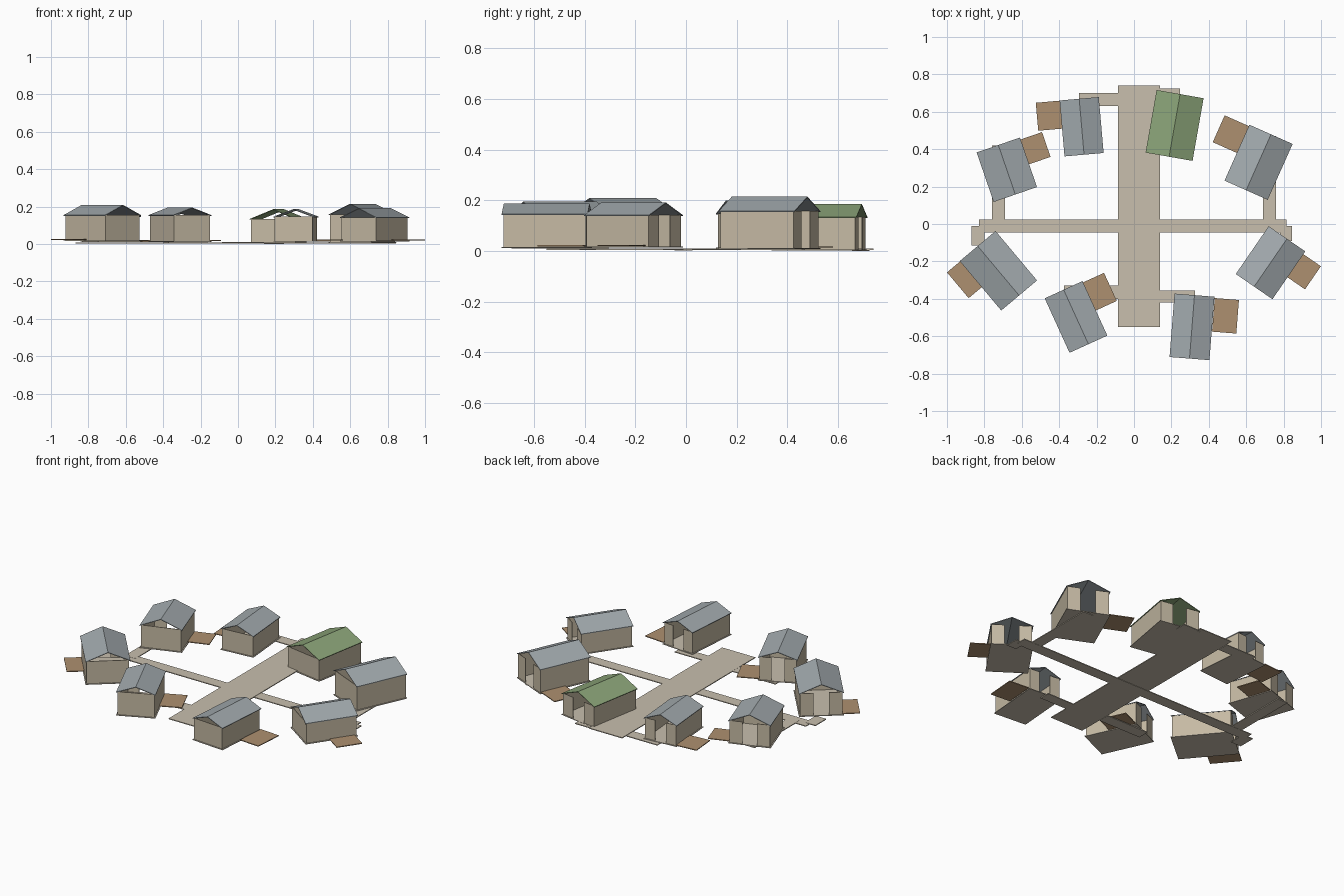
import bpy, math
from mathutils import Matrix

if "Cube" in bpy.data.objects:
    bpy.data.objects.remove(bpy.data.objects["Cube"])


def material(name, rgb):
    m = bpy.data.materials.new(name)
    m.diffuse_color = (*rgb, 1)
    m.use_nodes = True
    m.node_tree.nodes["Principled BSDF"].inputs["Base Color"].default_value = m.diffuse_color
    return m


WALL = material("wall_plaster", (0.56, 0.49, 0.37))
ROOF = material("grey_roof", (0.36, 0.40, 0.42))
GREEN = material("green_roof", (0.26, 0.37, 0.19))
DECK = material("deck_wood", (0.42, 0.28, 0.16))
PATH = material("path_stone", (0.58, 0.52, 0.42))
T = 0.004  # sheet thickness


def mesh(name, verts, faces, mat, matrix=None):
    me = bpy.data.meshes.new(name)
    me.from_pydata(verts, [], faces)
    me.materials.append(mat)
    ob = bpy.data.objects.new(name, me)
    bpy.context.collection.objects.link(ob)
    if matrix:
        ob.matrix_world = matrix
    return ob


def box(name, x0, x1, y0, y1, z0, z1, mat, matrix=None):
    v = [(x, y, z) for z in (z0, z1) for x, y in ((x0, y0), (x1, y0), (x1, y1), (x0, y1))]
    f = [(3, 2, 1, 0), (4, 5, 6, 7)]
    f += [(i, (i + 1) % 4, (i + 1) % 4 + 4, i + 4) for i in range(4)]
    return mesh(name, v, f, mat, matrix)


def house(x, y, deg, w, l, base, eave, ridge, roof, deck):
    m = Matrix.Translation((x, y, 0)) @ Matrix.Rotation(math.radians(deg), 4, 'Z')
    a, b = w / 2, l / 2            # roof half sizes
    p, q = a - 0.006, b - 0.006    # wall half sizes
    box("house_floor", -a, a, -b, b, base - T, base, PATH, m)
    # side walls and closed front wall
    for s in (-1, 1):
        box("side_wall", min(s * p, s * (p - T)), max(s * p, s * (p - T)), -q, q, base, eave, WALL, m)
    box("front_wall", -p, p, -q, -q + T, base, eave, WALL, m)
    # door end: two panels with a gap between them
    d = w * 0.17
    box("door_panel_left", -p, -d, q - T, q, base, eave, WALL, m)
    box("door_panel_right", d, p, q - T, q, base, eave, WALL, m)
    # thin folded roof with open gables
    prof = [(-a, eave), (0, ridge), (a, eave), (a, eave - T), (0, ridge - T), (-a, eave - T)]
    v = [(px, yy, pz) for yy in (-b, b) for px, pz in prof]
    f = [((i + 1) % 6, i, i + 6, (i + 1) % 6 + 6) for i in range(6)]
    f = [tuple(reversed(t)) for t in f]
    f += [(5, 4, 1, 0), (4, 3, 2, 1), (6, 7, 10, 11), (7, 8, 9, 10)]
    mesh("roof", v, [tuple(reversed(t)) if i < 8 and i > 5 else t for i, t in enumerate(f)], roof, m)
    # timber deck beside the house
    if deck:
        cx, cy, dw, dl = deck
        box("deck", cx - dw / 2, cx + dw / 2, cy - dl / 2, cy + dl / 2, base + T / 2, base + 0.007, DECK, m)


# x, y, angle, width, length, base, eave, ridge, roof material, deck (x, y, w, l)
HOUSES = [
    (-.28, .52, 5, .21, .30, .010, .135, .180, ROOF, (-.168, .074, .13, .15)),
    (-.68, .29, 19, .245, .28, .014, .148, .200, ROOF, (.181, .059, .125, .14)),
    (.217, .527, -10, .255, .34, .006, .134, .186, GREEN, None),
    (.666, .33, -24, .253, .327, .012, .158, .215, ROOF, (-.195, .077, .145, .157)),
    (.73, -.207, -34.5, .238, .31, .018, .142, .192, ROOF, (.175, .062, .115, .15)),
    (.31, -.55, -4.5, .214, .34, .017, .147, .187, ROOF, (.174, .073, .13, .18)),
    (-.31, -.497, 24.5, .222, .32, .015, .155, .195, ROOF, (.170, .07, .128, .165)),
    (-.725, -.25, 40, .25, .345, .019, .155, .209, ROOF, (-.166, .08, .10, .18)),
]
for h in HOUSES:
    house(*h)

# main street, cross lane and short branches to each door
PATHS = [
    ("main_street", -.085, .14, -.55, .74, .010),
    ("cross_lane", -.83, .815, -.045, .025, .008),
    ("branch_left_back", -.76, -.69, -.01, .42, .009),
    ("branch_left_end", -.87, -.80, -.115, -.01, .009),
    ("branch_right_back", .69, .76, -.01, .47, .009),
    ("branch_right_end", .78, .845, -.09, -.01, .009),
    ("branch_back_left", -.295, -.085, .63, .70, .007),
    ("branch_back_right", .14, .245, .655, .725, .005),
    ("branch_front_left", -.375, -.085, -.40, -.33, .009),
    ("branch_front_right", .14, .325, -.42, -.355, .009),
]
for n, x0, x1, y0, y1, z in PATHS:
    box(n, x0, x1, y0, y1, z - .005, z, PATH)
